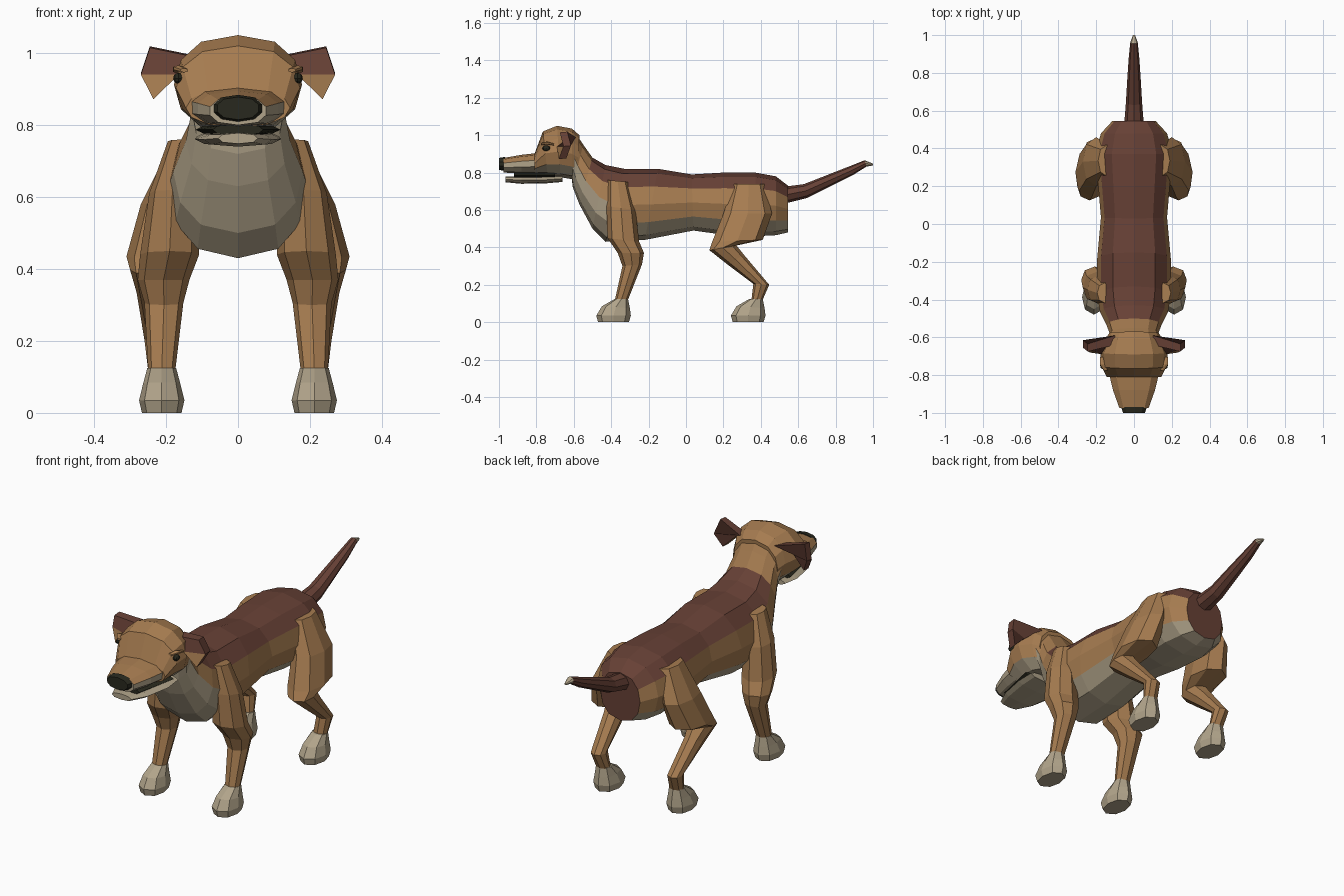
import bpy, bmesh, math
from mathutils import Vector

COLOURS = {
    "tan": (0.38, 0.20, 0.08), "dark_brown": (0.135, 0.052, 0.036),
    "cream": (0.44, 0.37, 0.255), "black": (0.022, 0.022, 0.013),
}
NAMES = list(COLOURS)
MATS = []
for n, c in COLOURS.items():
    m = bpy.data.materials.new(n)
    m.diffuse_color = (*c, 1)
    MATS.append(m)
TAN, BROWN, CREAM, BLACK = range(4)


def finish(name, bm):
    bmesh.ops.recalc_face_normals(bm, faces=bm.faces)
    me = bpy.data.meshes.new(name)
    bm.to_mesh(me)
    bm.free()
    for m in MATS:
        me.materials.append(m)
    ob = bpy.data.objects.new(name, me)
    bpy.context.collection.objects.link(ob)
    return ob


def loft(name, rings, paint, sides=8, power=1.0, side=1, caps=(0, 0)):
    """Skin rings given as (first yz point, opposite yz point, half width, centre x).
    paint(section, step) colours a face; step counts from the first point to the opposite."""
    bm = bmesh.new()
    loops = []
    for (ay, az), (by, bz), w, cx in rings:
        loop = []
        for k in range(sides):
            t = 2 * math.pi * k / sides
            c, s = math.cos(t), math.sin(t)
            s = math.copysign(abs(s) ** power, s)
            loop.append(bm.verts.new((side * (cx + w * s),
                                      (ay + by) / 2 + (ay - by) / 2 * c,
                                      (az + bz) / 2 + (az - bz) / 2 * c)))
        loops.append(loop)
    for i in range(len(loops) - 1):
        for k in range(sides):
            q = (k + 1) % sides
            f = bm.faces.new((loops[i][k], loops[i][q], loops[i + 1][q], loops[i + 1][k]))
            f.material_index = paint(i, min(k, sides - 1 - k))
    for loop, col in zip((loops[0], loops[-1]), caps):
        bm.faces.new(loop).material_index = col
    return finish(name, bm)


# Neck and torso: dark saddle, tan flanks, cream throat and belly
def coat(i, k):
    if i < 2:
        return TAN if k < 3 else CREAM
    if k < 2:
        return BROWN
    return CREAM if k >= (3 if i < 4 else 4) else TAN


loft("torso", [
    ((-0.59, 1.01), (-0.61, 0.76), 0.14, 0),
    ((-0.55, 0.95), (-0.605, 0.72), 0.13, 0),
    ((-0.50, 0.88), (-0.57, 0.63), 0.145, 0),
    ((-0.43, 0.84), (-0.50, 0.50), 0.18, 0),
    ((-0.33, 0.82), (-0.43, 0.43), 0.195, 0),
    ((-0.15, 0.82), (-0.22, 0.44), 0.195, 0),
    ((0.03, 0.79), (0.04, 0.49), 0.175, 0),
    ((0.20, 0.80), (0.22, 0.465), 0.19, 0),
    ((0.37, 0.80), (0.38, 0.46), 0.205, 0),
    ((0.48, 0.78), (0.48, 0.465), 0.175, 0),
    ((0.545, 0.73), (0.545, 0.48), 0.115, 0),
], coat, 12, 0.8, caps=(TAN, BROWN))

# Skull
loft("head", [
    ((-0.57, 1.00), (-0.58, 0.76), 0.13, 0),
    ((-0.61, 1.035), (-0.61, 0.765), 0.15, 0),
    ((-0.69, 1.05), (-0.67, 0.775), 0.178, 0),
    ((-0.765, 1.02), (-0.74, 0.785), 0.172, 0),
    ((-0.81, 0.90), (-0.81, 0.795), 0.145, 0),
], lambda i, k: CREAM if k >= 4 else TAN, 12, 0.8)

# Muzzle, nose and lower jaw
loft("muzzle", [
    ((-0.79, 0.905), (-0.76, 0.795), 0.14, 0),
    ((-0.88, 0.895), (-0.88, 0.795), 0.115, 0),
    ((-0.975, 0.878), (-0.975, 0.80), 0.08, 0),
], lambda i, k: TAN if k < 2 else CREAM, 10, 0.7, caps=(CREAM, CREAM))
loft("nose", [
    ((-0.968, 0.884), (-0.968, 0.808), 0.072, 0),
    ((-1.0, 0.878), (-1.0, 0.815), 0.06, 0),
], lambda i, k: BLACK, 10, 0.8, caps=(BLACK, BLACK))
loft("lower_jaw", [
    ((-0.66, 0.785), (-0.66, 0.75), 0.115, 0),
    ((-0.75, 0.78), (-0.75, 0.742), 0.12, 0),
    ((-0.88, 0.78), (-0.88, 0.74), 0.095, 0),
    ((-0.965, 0.778), (-0.965, 0.748), 0.055, 0),
], lambda i, k: CREAM, 8, 0.7, caps=(CREAM, CREAM))
loft("mouth", [
    ((-0.70, 0.802), (-0.70, 0.772), 0.118, 0),
    ((-0.92, 0.802), (-0.92, 0.772), 0.07, 0),
], lambda i, k: BLACK, 8, 0.6, caps=(BLACK, BLACK))

# Tail with a pale tip
loft("tail", [
    ((0.53, 0.725), (0.53, 0.635), 0.052, 0),
    ((0.63, 0.738), (0.65, 0.665), 0.043, 0),
    ((0.75, 0.785), (0.77, 0.725), 0.036, 0),
    ((0.87, 0.832), (0.89, 0.785), 0.028, 0),
    ((0.955, 0.866), (0.965, 0.832), 0.02, 0),
    ((1.0, 0.848), (1.0, 0.838), 0.006, 0),
], lambda i, k: CREAM if i == 4 else BROWN, 8, caps=(BROWN, CREAM))


def paw(name, y, x, side):
    loft(name, [
        ((y - 0.035, 0.125), (y + 0.035, 0.125), 0.04, x),
        ((y - 0.105, 0.085), (y + 0.045, 0.075), 0.052, x),
        ((y - 0.135, 0.035), (y + 0.05, 0.035), 0.063, x),
        ((y - 0.125, 0.0), (y + 0.04, 0.0), 0.055, x),
    ], lambda i, k: CREAM, 8, 0.8, side, (CREAM, CREAM))


def ear(name, side):
    """Folded flap: dark wedge on top, tan tip hanging below."""
    bm = bmesh.new()
    pts = [(0.10, -0.64, 0.985), (0.245, -0.675, 1.015), (0.27, -0.655, 0.94),
           (0.235, -0.68, 0.872), (0.165, -0.69, 0.94)]
    front = [bm.verts.new((side * x, y, z)) for x, y, z in pts]
    back = [bm.verts.new((side * x, y + (0.04 if i else 0.05), z + 0.004))
            for i, (x, y, z) in enumerate(pts)]
    for row, tip in ((front, TAN), (back, BROWN)):
        bm.faces.new([row[i] for i in (0, 1, 2, 4)]).material_index = BROWN
        bm.faces.new([row[i] for i in (2, 3, 4)]).material_index = tip
    for i in range(5):
        j = (i + 1) % 5
        f = bm.faces.new((front[i], front[j], back[j], back[i]))
        f.material_index = TAN if i == 3 else BROWN
    finish(name, bm)


def eye(name, side):
    bm = bmesh.new()
    bmesh.ops.create_uvsphere(bm, u_segments=8, v_segments=6, radius=0.017)
    bmesh.ops.scale(bm, vec=(0.9, 1.3, 0.9), verts=bm.verts)
    bmesh.ops.translate(bm, vec=(side * 0.165, -0.747, 0.93), verts=bm.verts)
    for f in bm.faces:
        f.material_index = BLACK
    finish(name, bm)
    # Brow ridge above the eye
    loft(name + "_brow", [
        ((-0.775, 0.958), (-0.775, 0.946), 0.012, 0.15),
        ((-0.745, 0.966), (-0.745, 0.95), 0.016, 0.166),
        ((-0.705, 0.955), (-0.705, 0.945), 0.010, 0.172),
    ], lambda i, k: TAN, 6, side=side)


tan_only = lambda i, k: TAN
for label, s in (("left", 1), ("right", -1)):
    # Front leg: shoulder, elbow, forearm, ankle
    loft("front_leg_" + label, [
        ((-0.42, 0.76), (-0.31, 0.75), 0.045, 0.15),
        ((-0.425, 0.62), (-0.27, 0.60), 0.065, 0.182),
        ((-0.42, 0.45), (-0.25, 0.43), 0.082, 0.19),
        ((-0.365, 0.37), (-0.225, 0.37), 0.072, 0.207),
        ((-0.34, 0.30), (-0.235, 0.31), 0.054, 0.206),
        ((-0.38, 0.12), (-0.31, 0.12), 0.038, 0.212),
    ], tan_only, 8, 0.85, s)
    paw("front_paw_" + label, -0.345, 0.212, s)
    # Hind leg: hip, thigh, knee, shank, hock, ankle
    loft("hind_leg_" + label, [
        ((0.25, 0.74), (0.42, 0.74), 0.05, 0.14),
        ((0.20, 0.58), (0.46, 0.58), 0.07, 0.20),
        ((0.14, 0.43), (0.41, 0.44), 0.085, 0.225),
        ((0.125, 0.385), (0.27, 0.41), 0.065, 0.235),
        ((0.22, 0.31), (0.31, 0.36), 0.047, 0.235),
        ((0.36, 0.205), (0.445, 0.20), 0.038, 0.222),
        ((0.35, 0.12), (0.41, 0.12), 0.037, 0.213),
    ], tan_only, 8, 0.85, s)
    paw("hind_paw_" + label, 0.375, 0.212, s)
    ear("ear_" + label, s)
    eye("eye_" + label, s)
